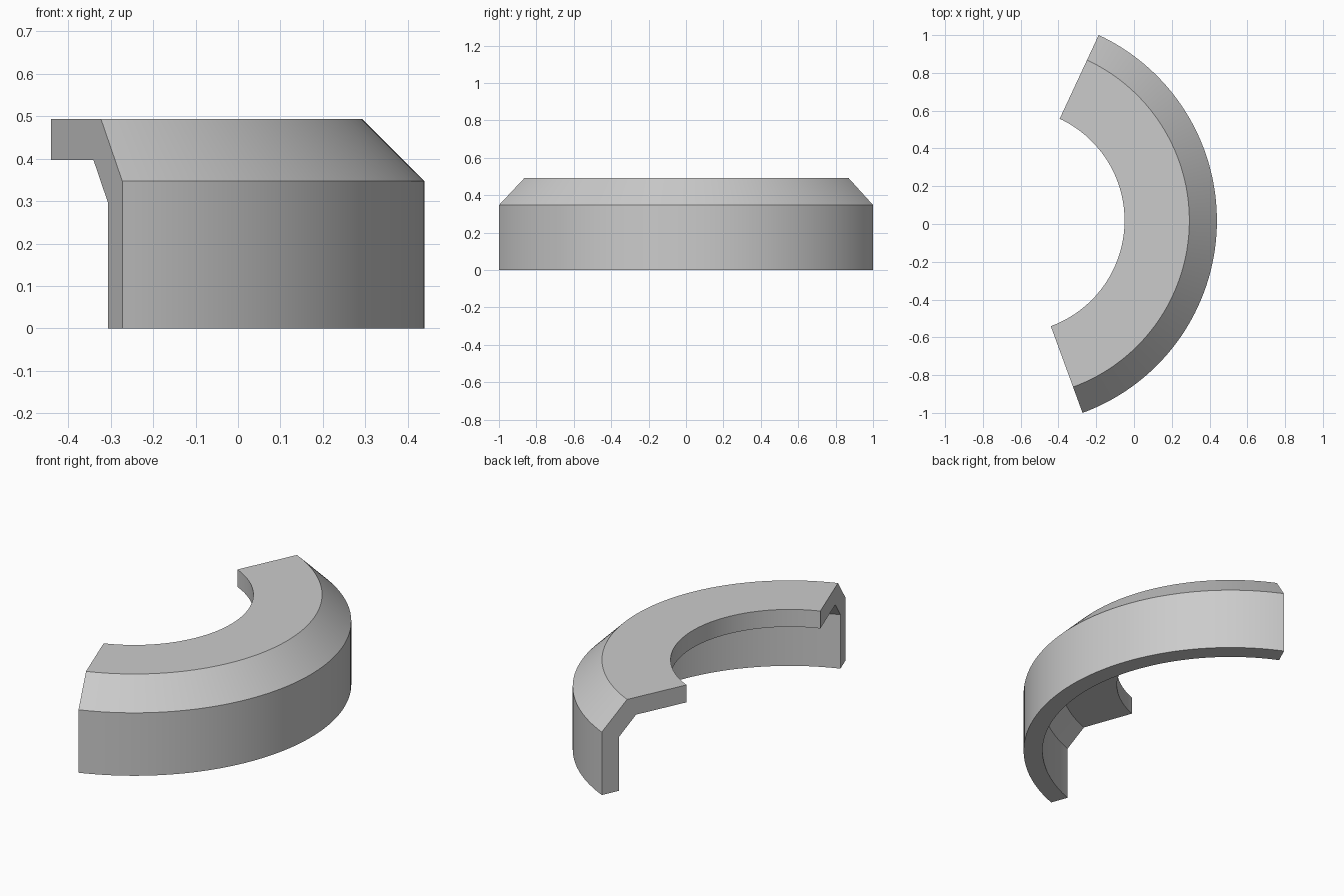
import bpy, bmesh
from math import radians, cos, sin
from mathutils import Vector

cube = bpy.data.objects.get("Cube")
if cube:
    bpy.data.objects.remove(cube, do_unlink=True)

# Plain grey finish
grey = bpy.data.materials.new("light_grey")
grey.use_nodes = True
colour = (0.6, 0.6, 0.6, 1)
grey.diffuse_color = colour
grey.node_tree.nodes["Principled BSDF"].inputs["Base Color"].default_value = colour

# Cross-section of the flanged wall: (radius, height)
profile = [(0.985, 0), (1.084, 0), (1.084, 0.347), (0.938, 0.493),
           (0.595, 0.493), (0.595, 0.397), (0.886, 0.397), (0.985, 0.297)]
centre = Vector((-0.645, 0.018, 0))
start, end, steps = radians(-69.9), radians(65), 72

# Sweep the section around the arc and cap both ends
bm = bmesh.new()
rings = []
for i in range(steps + 1):
    a = start + (end - start) * i / steps
    rings.append([bm.verts.new(centre + Vector((r * cos(a), r * sin(a), z)))
                  for r, z in profile])
n = len(profile)
for near, far in zip(rings, rings[1:]):
    for j in range(n):
        k = (j + 1) % n
        bm.faces.new((near[j], near[k], far[k], far[j]))
bm.faces.new(rings[0])
bm.faces.new(rings[-1])
bmesh.ops.recalc_face_normals(bm, faces=bm.faces)

mesh = bpy.data.meshes.new("curved_flange")
bm.to_mesh(mesh)
bm.free()
mesh.materials.append(grey)
flange = bpy.data.objects.new("curved_flange", mesh)
bpy.context.collection.objects.link(flange)

# Smooth the curved walls, keep the profile corners crisp
bpy.ops.object.select_all(action="DESELECT")
flange.select_set(True)
bpy.context.view_layer.objects.active = flange
bpy.ops.object.shade_smooth_by_angle(angle=radians(30))
